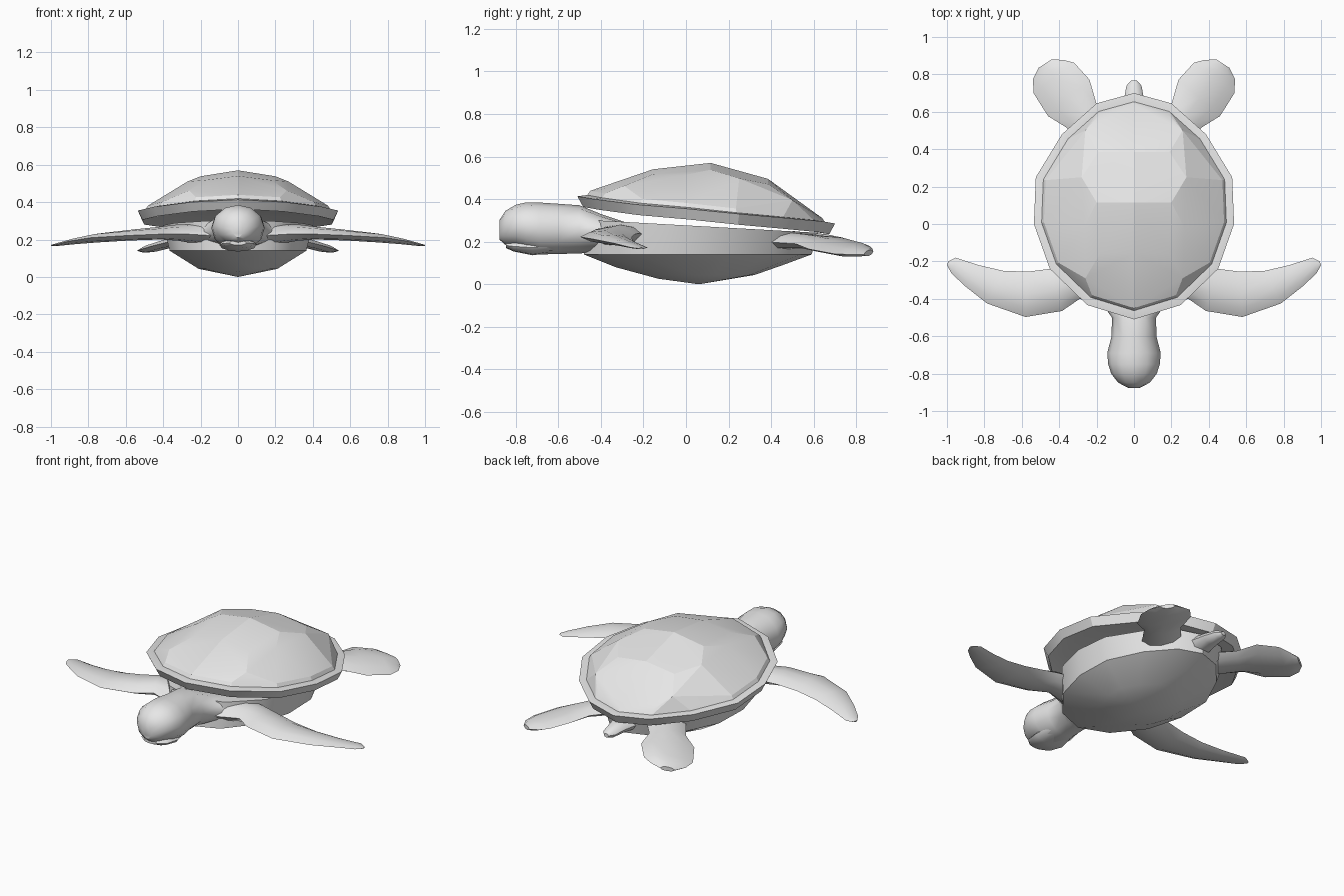
import bpy, bmesh, math
from mathutils import Vector

if "Cube" in bpy.data.objects:
    bpy.data.objects.remove(bpy.data.objects["Cube"])

grey = bpy.data.materials.new("light_grey")
grey.diffuse_color = (0.8, 0.8, 0.8, 1)
grey.use_nodes = True
grey.node_tree.nodes["Principled BSDF"].inputs["Base Color"].default_value = grey.diffuse_color


def finish(name, bm, angle):
    bmesh.ops.recalc_face_normals(bm, faces=bm.faces)
    me = bpy.data.meshes.new(name)
    bm.to_mesh(me)
    bm.free()
    ob = bpy.data.objects.new(name, me)
    bpy.context.collection.objects.link(ob)
    me.materials.append(grey)
    bpy.ops.object.select_all(action='DESELECT')
    ob.select_set(True)
    bpy.context.view_layer.objects.active = ob
    bpy.ops.object.shade_smooth_by_angle(angle=math.radians(angle))
    return ob


def loft(name, rings, angle=40, cap=True):
    bm = bmesh.new()
    rows = [[bm.verts.new(p) for p in r] for r in rings]
    n = len(rows[0])
    for a, b in zip(rows, rows[1:]):
        for i in range(n):
            j = (i + 1) % n
            bm.faces.new((a[i], a[j], b[j], b[i]))
    if cap:
        bm.faces.new(rows[0])
        bm.faces.new(rows[-1])
    return finish(name, bm, angle)


def hull(name, points, angle):
    bm = bmesh.new()
    for p in points:
        bm.verts.new(p)
    bmesh.ops.convex_hull(bm, input=bm.verts)
    loose = [v for v in bm.verts if not v.link_faces]
    bmesh.ops.delete(bm, geom=loose, context='VERTS')
    return finish(name, bm, angle)


def both(points):
    return [(s * x, y, z) for x, y, z in points for s in ((1, -1) if x else (1,))]


# Fourteen-sided shell outline, front to back, at the upper rim edge
half = [(0, -.51, .413), (.25, -.433, .40), (.45, -.24, .375), (.535, 0, .355),
        (.525, .25, .33), (.385, .48, .31), (.2, .645, .295), (0, .7, .285)]
outline = half + [(-x, y, z) for x, y, z in half[6:0:-1]]
MID = .095


def ring(scale, dz):
    return [(x * scale, MID + (y - MID) * scale, z + dz) for x, y, z in outline]


# Shell rim with a closed underside
loft("shell_rim", [ring(.8, -.035), ring(.955, -.05), ring(1, 0), ring(.925, .006), ring(.85, 0)], 25)

# Domed shell with a ridge and angular plates
ridge = [(0, -.155, .54), (0, .115, .57), (0, .385, .495)]
plates = [(.18, -.155, .517), (.2, .115, .538), (.19, .385, .47),
          (.26, -.29, .462), (.27, -.02, .51), (.28, .25, .497), (.26, .5, .395)]
hull("shell_dome", ring(.93, 0) + ring(.9, .026) + ridge + both(plates), 12)


# Underbody: stacked outline rings closing on a shallow keel
def belly_ring(w, front, back, z, tilt=0):
    return [(x / .535 * w, front + (y + .51) / 1.21 * (back - front),
             z - tilt * (y - MID)) for x, y, _ in outline]


keel = [(0, -.33, .08), (0, -.13, .026), (0, .06, 0), (0, .24, .03), (0, .46, .092)]
hull("underbody", belly_ring(.40, -.46, .62, .272, .05) + belly_ring(.365, -.48, .59, .14)
     + belly_ring(.21, -.17, .32, .043) + keel, 32)


# Round sections along y: y, half width, centre height, half height
def tube(name, sections, sides=12):
    rings = []
    for y, w, z, h in sections:
        rings.append([(w * math.cos(t), y, z + h * math.sin(t))
                      for t in (2 * math.pi * i / sides for i in range(sides))])
    return loft(name, rings, 45)


tube("head_and_neck", [(-.877, .03, .255, .045), (-.848, .085, .265, .08), (-.8, .122, .275, .098),
                       (-.75, .138, .27, .115), (-.69, .143, .262, .122), (-.6, .12, .26, .118),
                       (-.5, .118, .258, .113), (-.4, .19, .24, .09), (-.28, .3, .23, .06)])
tube("lower_jaw", [(-.845, .045, .182, .012), (-.81, .085, .178, .024),
                   (-.72, .1, .172, .036), (-.62, .08, .18, .03)])
tube("tail", [(.5, .09, .2, .05), (.66, .055, .2, .035), (.74, .04, .193, .025),
              (.768, .015, .19, .012)], 8)


# Flippers: lens sections between two edges, with half thickness
def flipper(name, sections, angle):
    for side, s in (("right", 1), ("left", -1)):
        rings = []
        for a, b, t in sections:
            a, b = Vector(a), Vector(b)
            shape = [(0, 0), (.2, .8), (.5, 1), (.8, .7), (1, 0), (.8, -.7), (.5, -.9), (.2, -.7)]
            pts = [a.lerp(b, u) + Vector((0, 0, t * v)) for u, v in shape]
            rings.append([(s * p.x, p.y, p.z) for p in pts])
        loft(side + "_" + name, rings, angle)


flipper("front_flipper", [
    ((.12, -.45, .22), (.2, -.15, .22), .06),
    ((.29, -.40, .23), (.36, -.22, .24), .045),
    ((.385, -.465, .23), (.45, -.24, .235), .036),
    ((.58, -.497, .222), (.57, -.255, .222), .03),
    ((.785, -.425, .21), (.70, -.25, .205), .025),
    ((.90, -.335, .192), (.83, -.22, .188), .016),
    ((.975, -.265, .174), (.955, -.18, .172), .008),
    ((1.0, -.22, .168), (.993, -.2, .168), .004)], 40)
flipper("rear_flipper", [
    ((.08, .5, .21), (.25, .36, .2), .045),
    ((.2, .64, .208), (.36, .515, .19), .033),
    ((.238, .772, .205), (.46, .577, .165), .028),
    ((.32, .862, .18), (.537, .70, .142), .026),
    ((.375, .877, .165), (.54, .775, .14), .022),
    ((.44, .88, .152), (.51, .835, .14), .014)], 35)
